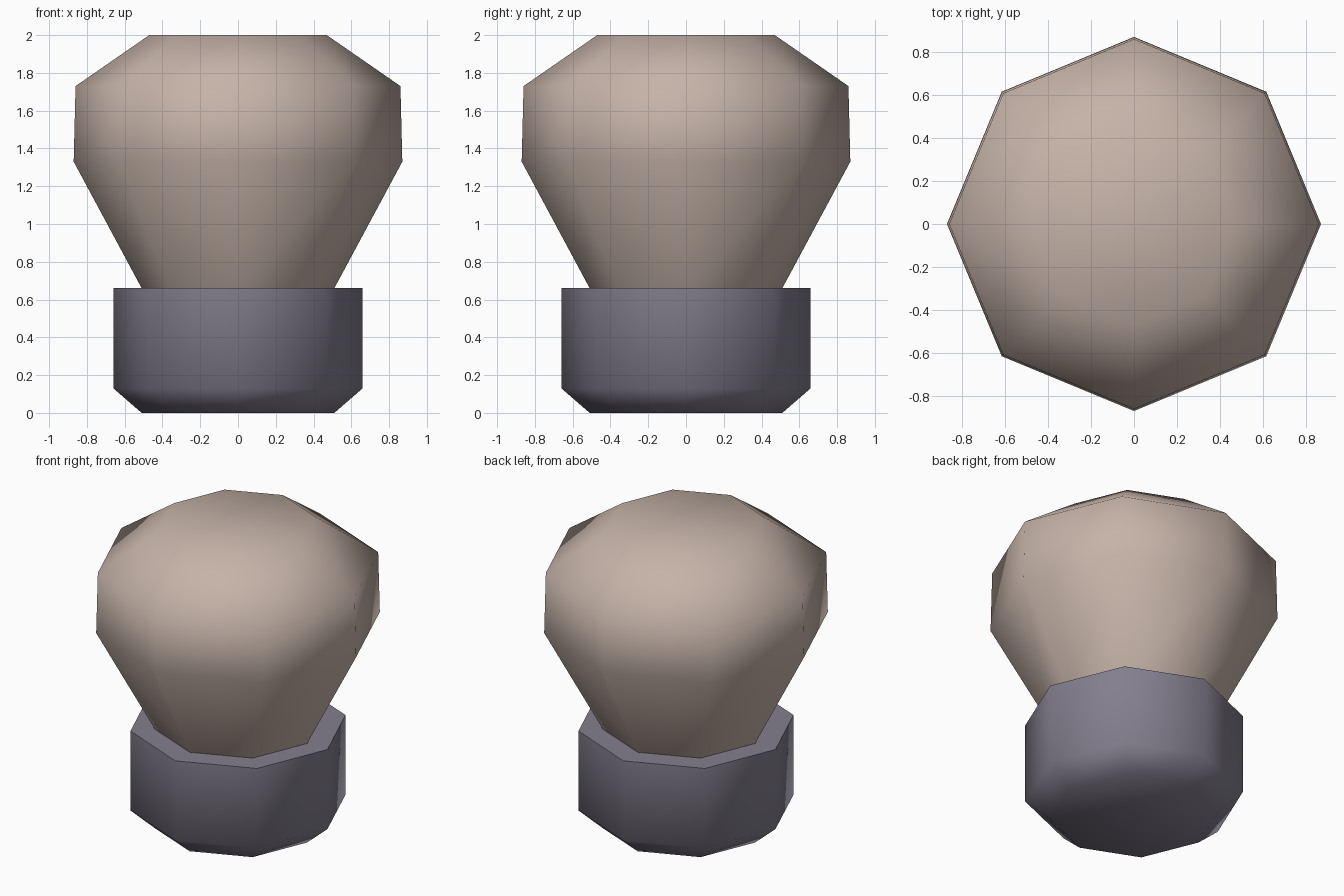
import bpy
import bmesh
from math import cos, sin, pi, radians

if "Cube" in bpy.data.objects:
    bpy.data.objects.remove(bpy.data.objects["Cube"], do_unlink=True)

SIDES = 8


def make_material(name, colour):
    mat = bpy.data.materials.new(name)
    mat.use_nodes = True
    mat.diffuse_color = colour
    mat.node_tree.nodes["Principled BSDF"].inputs["Base Color"].default_value = colour
    return mat


def lathe(name, profile, mat, cap_start=True, cap_end=True):
    """Turn a (radius, height) profile into an eight-sided solid."""
    bm = bmesh.new()
    rings = [[bm.verts.new((r * cos(2 * pi * i / SIDES), r * sin(2 * pi * i / SIDES), z))
              for i in range(SIDES)] for r, z in profile]
    for low, high in zip(rings, rings[1:]):
        for i in range(SIDES):
            j = (i + 1) % SIDES
            bm.faces.new((low[i], low[j], high[j], high[i]))
    if cap_start:
        bm.faces.new(rings[0][::-1])
    if cap_end:
        bm.faces.new(rings[-1])
    mesh = bpy.data.meshes.new(name)
    bm.to_mesh(mesh)
    bm.free()
    mesh.materials.append(mat)
    obj = bpy.data.objects.new(name, mesh)
    bpy.context.collection.objects.link(obj)
    # Soft facets, with a crisp edge only around the socket rim
    bpy.ops.object.select_all(action="DESELECT")
    obj.select_set(True)
    bpy.context.view_layer.objects.active = obj
    bpy.ops.object.shade_smooth_by_angle(angle=radians(60))
    return obj


glass = make_material("warm beige", (0.56, 0.45, 0.39, 1))
metal = make_material("purple grey", (0.23, 0.21, 0.27, 1))

# Socket: chamfered foot, straight wall, flat rim around the bulb
lathe("socket", [(0.51, 0), (0.66, 0.13), (0.66, 0.66), (0.51, 0.66)], metal, cap_end=False)

# Bulb: narrow neck flaring to a wide, flat-topped head
lathe("bulb", [(0.51, 0.66), (0.87, 1.33), (0.86, 1.73), (0.47, 2)], glass, cap_start=False)
